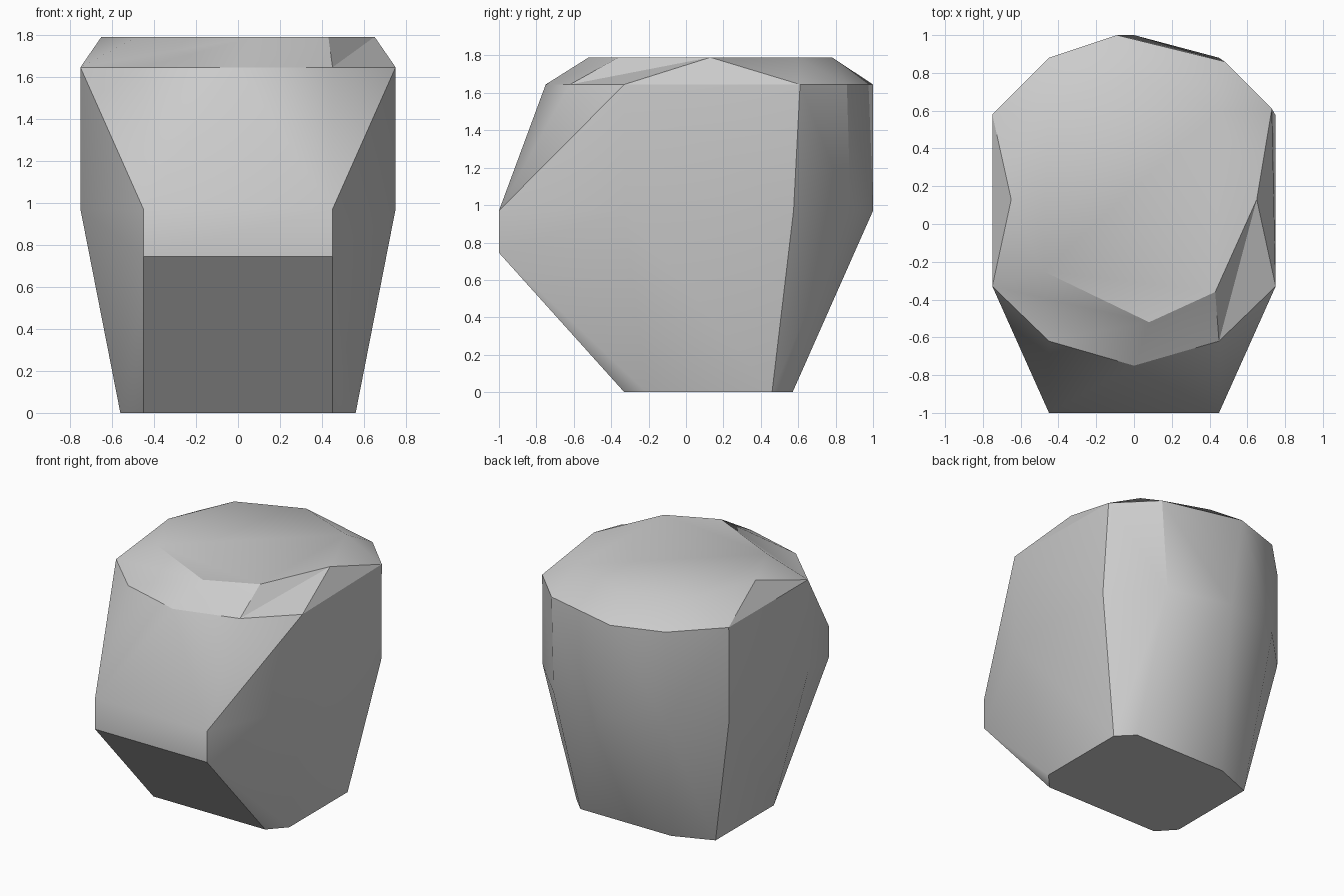
import bpy
import bmesh
import math

cube = bpy.data.objects.get("Cube")
if cube:
    bpy.data.objects.remove(cube, do_unlink=True)

RIM_Z, TOP_Z, MID_Z = 1.645, 1.79, 0.97

# Outline of the upper rim, keyed by corner (lower case = -x side)
rim = {"A": (0, -.75), "B": (.45, -.62), "E": (.75, -.33), "H": (.73, .61),
       "M": (.48, .86), "N": (-.09, 1), "m": (-.45, .88), "h": (-.75, .58),
       "e": (-.75, -.33), "b": (-.45, -.62)}
# Outline of the flat top
cap = {"D": (.08, -.52), "C": (.43, -.36), "G": (.65, .13), "K": (.45, .6),
       "L": (0, .78), "k": (-.45, .6), "g": (-.65, .13), "j": (-.48, -.25)}
# Chamfer facets between rim and flat top, plus the flat top itself
top_faces = ("ABC ACD BGC BEG EHG HKG HMK MLK MNL NkL Nmk mhk hgk heg "
             "ejg eDj ebD bAD DCGKLkgj").split()

bm = bmesh.new()
corner = {n: bm.verts.new((x, y, RIM_Z)) for n, (x, y) in rim.items()}

# Faceted body: widest section, front ledge and base, mirrored in x
for s in (1, -1):
    for x, y, z in [(.45, -1, MID_Z), (.45, -1, .745), (.75, -.33, MID_Z),
                    (.75, .575, MID_Z), (.45, .88, MID_Z),
                    (.45, -.33, 0), (.56, -.21, 0), (.56, .46, 0)]:
        bm.verts.new((s * x, y, z))
for p in [(0, 1, MID_Z), (.45, .57, 0), (-.28, .57, 0)]:
    bm.verts.new(p)
bmesh.ops.convex_hull(bm, input=bm.verts[:])

# Open the hull at the rim and close it with the faceted top
lid = [f for f in bm.faces if all(v.co.z > RIM_Z - .01 for v in f.verts)]
bmesh.ops.delete(bm, geom=lid, context='FACES')
for n, (x, y) in cap.items():
    corner[n] = bm.verts.new((x, y, TOP_Z))
for names in top_faces:
    bm.faces.new([corner[n] for n in names])
bmesh.ops.delete(bm, geom=[v for v in bm.verts if not v.link_faces], context='VERTS')
bmesh.ops.dissolve_limit(bm, angle_limit=math.radians(.5),
                         verts=bm.verts[:], edges=bm.edges[:])
bmesh.ops.recalc_face_normals(bm, faces=bm.faces[:])

mesh = bpy.data.meshes.new("faceted_block")
bm.to_mesh(mesh)
bm.free()
block = bpy.data.objects.new("faceted_block", mesh)
bpy.context.collection.objects.link(block)

# Plain grey
grey = bpy.data.materials.new("light_grey")
grey.use_nodes = True
colour = (.6, .6, .6, 1)
grey.diffuse_color = colour
grey.node_tree.nodes["Principled BSDF"].inputs["Base Color"].default_value = colour
mesh.materials.append(grey)

# Soft facets, crisp strong edges
bpy.ops.object.select_all(action='DESELECT')
block.select_set(True)
bpy.context.view_layer.objects.active = block
bpy.ops.object.shade_smooth_by_angle(angle=math.radians(30))
